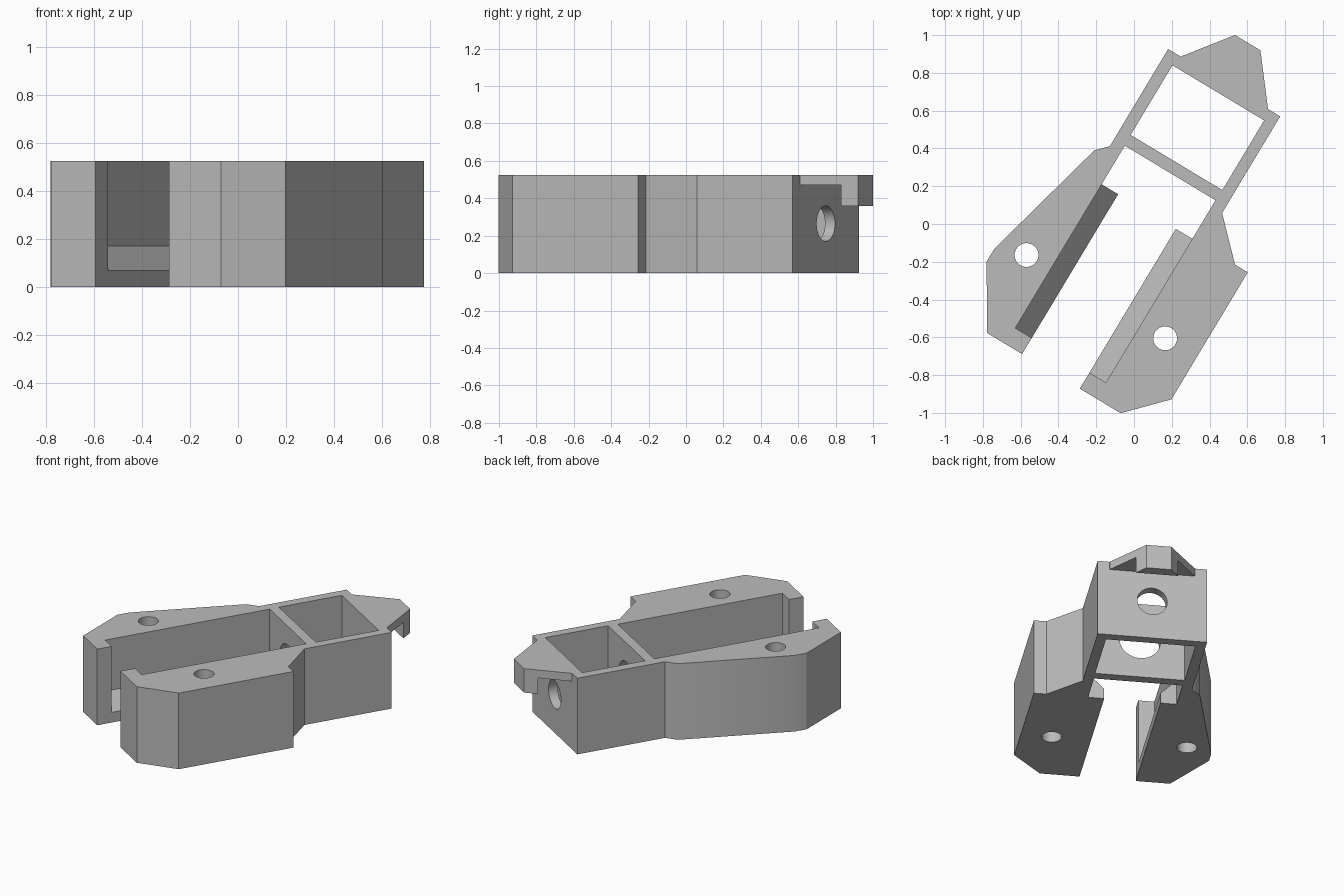
import bpy, bmesh, math
from mathutils import Matrix

if "Cube" in bpy.data.objects:
    bpy.data.objects.remove(bpy.data.objects["Cube"], do_unlink=True)

H = 0.525          # body height
MID = 0.025        # symmetry line of the channel
AXES = {"z": Matrix.Identity(3),
        # profile (x, z) swept along y
        "y": Matrix(((1, 0, 0), (0, 0, 1), (0, 1, 0)))}

grey = bpy.data.materials.new("plain grey")
grey.use_nodes = True
grey.diffuse_color = (0.5, 0.5, 0.5, 1)
grey.node_tree.nodes["Principled BSDF"].inputs["Base Color"].default_value = (0.5, 0.5, 0.5, 1)


def prism(name, profile, low, high, axis="z"):
    """Extrude a 2D profile between two positions along an axis."""
    bm = bmesh.new()
    face = bm.faces.new([bm.verts.new(AXES[axis] @ Matrix.Translation((p[0], p[1], low)).translation)
                         for p in profile])
    out = bmesh.ops.extrude_face_region(bm, geom=[face])
    verts = [v for v in out["geom"] if isinstance(v, bmesh.types.BMVert)]
    bmesh.ops.translate(bm, verts=verts, vec=AXES[axis].col[2] * (high - low))
    bmesh.ops.recalc_face_normals(bm, faces=bm.faces)
    mesh = bpy.data.meshes.new(name)
    bm.to_mesh(mesh)
    bm.free()
    mesh.materials.append(grey)
    ob = bpy.data.objects.new(name, mesh)
    bpy.context.collection.objects.link(ob)
    return ob


def rect(x0, x1, y0, y1):
    return [(x0, y0), (x1, y0), (x1, y1), (x0, y1)]


def circle(x, y, r, n=48):
    return [(x + r * math.cos(2 * math.pi * i / n), y + r * math.sin(2 * math.pi * i / n))
            for i in range(n)]


def combine(target, tool, operation="DIFFERENCE"):
    """Apply a boolean and discard the tool."""
    tool.hide_render = True
    mod = target.modifiers.new("cut", "BOOLEAN")
    mod.operation, mod.solver, mod.object = operation, "EXACT", tool
    bpy.ops.object.select_all(action="DESELECT")
    bpy.context.view_layer.objects.active = target
    target.select_set(True)
    bpy.ops.object.modifier_apply(modifier=mod.name)
    bpy.data.objects.remove(tool, do_unlink=True)


# Main body: rear box with a wing on each side of the channel
body = prism("bracket_body", [
    (-0.15, -0.895), (-0.37, -0.895), (-0.566, -0.573), (-0.566, -0.492),
    (-0.381, 0.226), (-0.322, 0.287), (-0.322, 0.887), (0.37, 0.887),
    (0.37, 0.29), (0.569, 0.091), (0.648, 0.091), (0.648, -0.694),
    (0.455, -0.895)], 0, H)

# Rear latch: thin plate with a hanging lip
latch = prism("rear_latch", [
    (-0.244, 0.85), (-0.244, 0.888), (-0.057, 1.133), (0.1, 1.133),
    (0.294, 0.888), (0.294, 0.85)], 0.36, H)
combine(latch, prism("latch_relief", rect(-1, 1, 0.5, 1.062), 0.2, 0.47))
combine(body, latch, "UNION")

# Channel: through slot, wide pocket with sloped ledges, open inner end
combine(body, prism("slot_cutter", rect(MID - 0.178, MID + 0.178, -1.2, 0.25), -0.1, 0.7))
ledge = [(0.128, 0.02), (0.28, 0.172), (0.28, 0.7)]
profile = [(MID + x, z) for x, z in ledge] + [(MID - x, z) for x, z in reversed(ledge)]
combine(body, prism("pocket_cutter", profile, -0.796, 0.15, "y"))
combine(body, prism("end_cutter", rect(MID - 0.28, MID + 0.28, 0.092, 0.33), -0.1, 0.8))

# Rear box cavity
combine(body, prism("cavity_cutter", rect(MID - 0.283, MID + 0.283, 0.395, 0.825), -0.1, 0.7))

# Round holes through the two cross walls and through each wing
combine(body, prism("cross_wall_hole", circle(MID, 0.265, 0.13), 0.25, 0.5, "y"))
combine(body, prism("rear_wall_hole", circle(MID, 0.265, 0.095), 0.75, 1.0, "y"))
for side in (-1, 1):
    combine(body, prism("wing_hole", circle(MID + side * 0.428, -0.434, 0.063), -0.1, 0.7))

# Turn the part to its resting angle
body.data.transform(Matrix.Rotation(math.radians(-31), 4, "Z"))
bpy.ops.object.select_all(action="DESELECT")
body.select_set(True)
bpy.context.view_layer.objects.active = body
bpy.ops.object.shade_smooth_by_angle(angle=math.radians(30))
